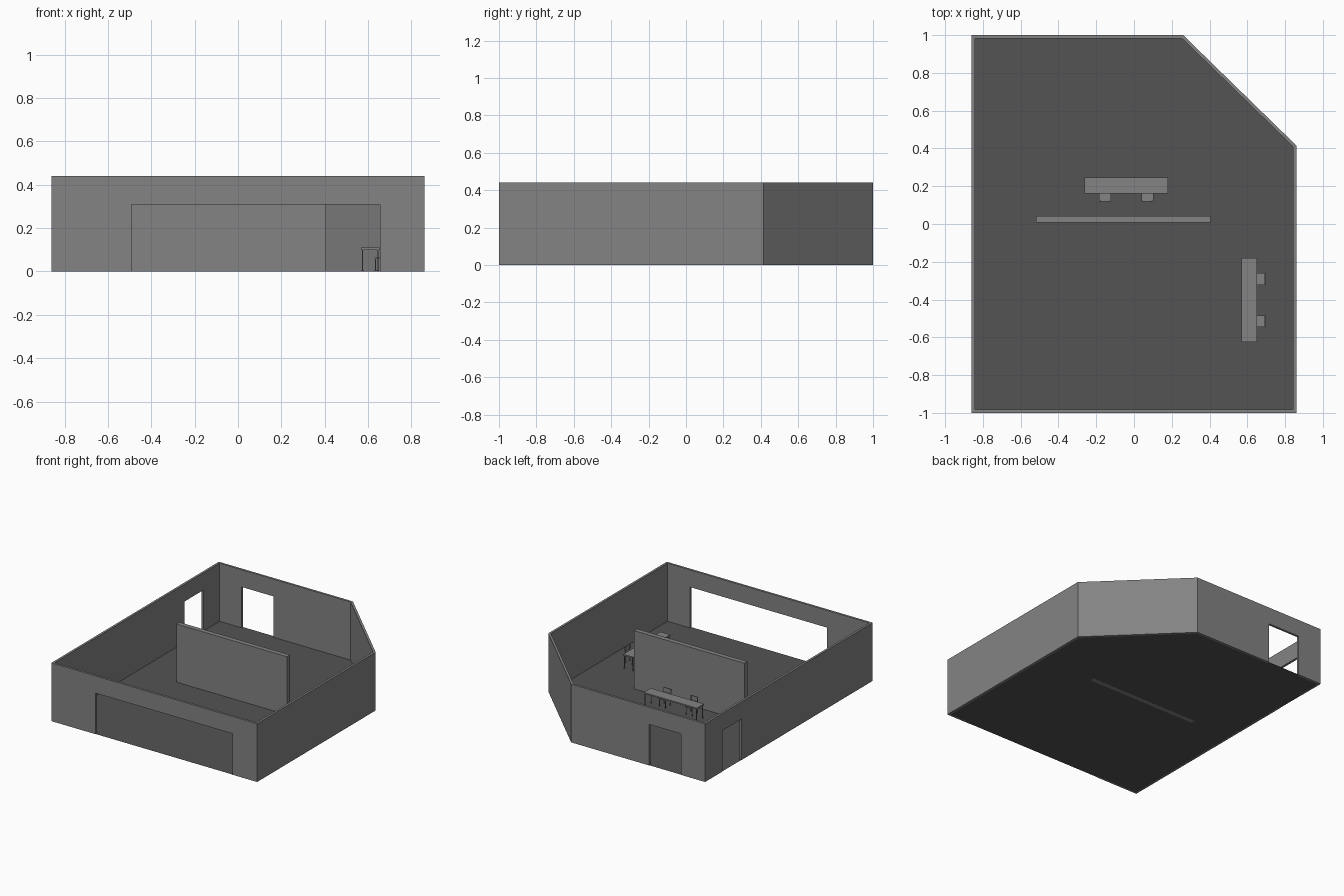
import bpy, bmesh
from math import radians
from mathutils import Matrix, Vector

if "Cube" in bpy.data.objects:
    bpy.data.objects.remove(bpy.data.objects["Cube"])

H = 0.44            # wall height
T = 0.017           # wall thickness
DOOR = 0.31         # opening height
OUTER = [(-0.86, -1), (0.86, -1), (0.86, 0.415), (0.26, 1), (-0.86, 1)]
INNER = [(-0.86 + T, -1 + T), (0.86 - T, -1 + T), (0.86 - T, 0.408), (0.253, 1 - T), (-0.86 + T, 1 - T)]


def grey(name, v):
    mat = bpy.data.materials.new(name)
    mat.diffuse_color = (v, v, v, 1)
    mat.use_nodes = True
    mat.node_tree.nodes["Principled BSDF"].inputs["Base Color"].default_value = mat.diffuse_color
    return mat


WALL_GREY = grey("mid_grey", 0.227)
FLOOR_GREY = grey("dark_floor", 0.088)


def finish(name, bm, matrix=Matrix(), mat=WALL_GREY):
    bmesh.ops.recalc_face_normals(bm, faces=bm.faces)
    mesh = bpy.data.meshes.new(name)
    bm.to_mesh(mesh)
    bm.free()
    mesh.materials.append(mat)
    obj = bpy.data.objects.new(name, mesh)
    obj.matrix_world = matrix
    bpy.context.collection.objects.link(obj)
    return obj


def box(name, x, y, z, matrix=Matrix()):
    lo, hi = Vector((x[0], y[0], z[0])), Vector((x[1], y[1], z[1]))
    bm = bmesh.new()
    bmesh.ops.create_cube(bm, size=1, matrix=Matrix.Translation((lo + hi) / 2)
                          @ Matrix.Diagonal((*(hi - lo), 1)))
    return finish(name, bm, matrix)


def add_leg(bm, x, y, top, r=0.003):
    # slim leg with a wider foot
    for radius, z0, z1 in ((r, 0.004, top), (r * 1.7, 0.002, 0.007)):
        bmesh.ops.create_cone(bm, cap_ends=True, segments=8, radius1=radius, radius2=radius,
                              depth=z1 - z0, matrix=Matrix.Translation((x, y, (z0 + z1) / 2)))


# outer walls: closed ring between the two footprints
bm = bmesh.new()
rings = [[bm.verts.new((*p, z)) for p in poly]
         for poly, z in ((OUTER, 0), (OUTER, H), (INNER, H), (INNER, 0))]
for a, b in zip(rings, rings[1:] + rings[:1]):
    for i in range(5):
        j = (i + 1) % 5
        bm.faces.new((a[i], a[j], b[j], b[i]))
walls = finish("outer_walls", bm)

# front, back and left openings
openings = [("front_opening", (-0.492, 0.655), (-1.1, -0.9)),
            ("back_doorway", (-0.66, -0.39), (0.9, 1.1)),
            ("left_doorway", (-0.95, -0.75), (0.565, 0.79))]
for name, x, y in openings:
    cutter = box(name + "_cutter", x, y, (-0.1, DOOR))
    cutter.hide_render = True
    mod = walls.modifiers.new(name, 'BOOLEAN')
    mod.operation = 'DIFFERENCE'
    mod.solver = 'EXACT'
    mod.object = cutter

# bake the openings and drop the cutters
deps = bpy.context.evaluated_depsgraph_get()
baked = bpy.data.meshes.new_from_object(walls.evaluated_get(deps))
walls.modifiers.clear()
walls.data = baked
for name, x, y in openings:
    bpy.data.objects.remove(bpy.data.objects[name + "_cutter"])

# floor, reaching under the walls to the outer edge
bm = bmesh.new()
bm.faces.new([bm.verts.new((p[0] * 0.999, p[1] * 0.999, 0.001)) for p in OUTER])
finish("floor", bm, mat=FLOOR_GREY)

# partition
box("partition_wall", (-0.519, 0.405), (0.007, 0.043), (0, H))


def desk_set(prefix, matrix):
    # desk with two chairs on its -y side
    box(prefix + "_desk_top", (-0.222, 0.222), (-0.042, 0.042), (0.10, 0.11), matrix)
    bm = bmesh.new()
    for x in (-0.215, 0.215):
        for y in (-0.036, 0.036):
            add_leg(bm, x, y, 0.10)
    finish(prefix + "_desk_legs", bm, matrix)
    for n, cx in enumerate((-0.112, 0.112), 1):
        name = f"{prefix}_chair_{n}"
        w = 0.031
        box(name + "_seat", (cx - w, cx + w), (-0.085, -0.019), (0.058, 0.064), matrix)
        box(name + "_back", (cx - w, cx + w), (-0.085, -0.080), (0.09, 0.125), matrix)
        bm = bmesh.new()
        for s in (-1, 1):
            add_leg(bm, cx + s * 0.025, -0.024, 0.058, 0.0025)
            add_leg(bm, cx + s * 0.025, -0.081, 0.12, 0.0025)
        finish(name + "_legs", bm, matrix)


desk_set("rear", Matrix.Translation((-0.041, 0.203, 0)))
desk_set("right", Matrix.Translation((0.61, -0.403, 0)) @ Matrix.Rotation(radians(90), 4, 'Z'))
